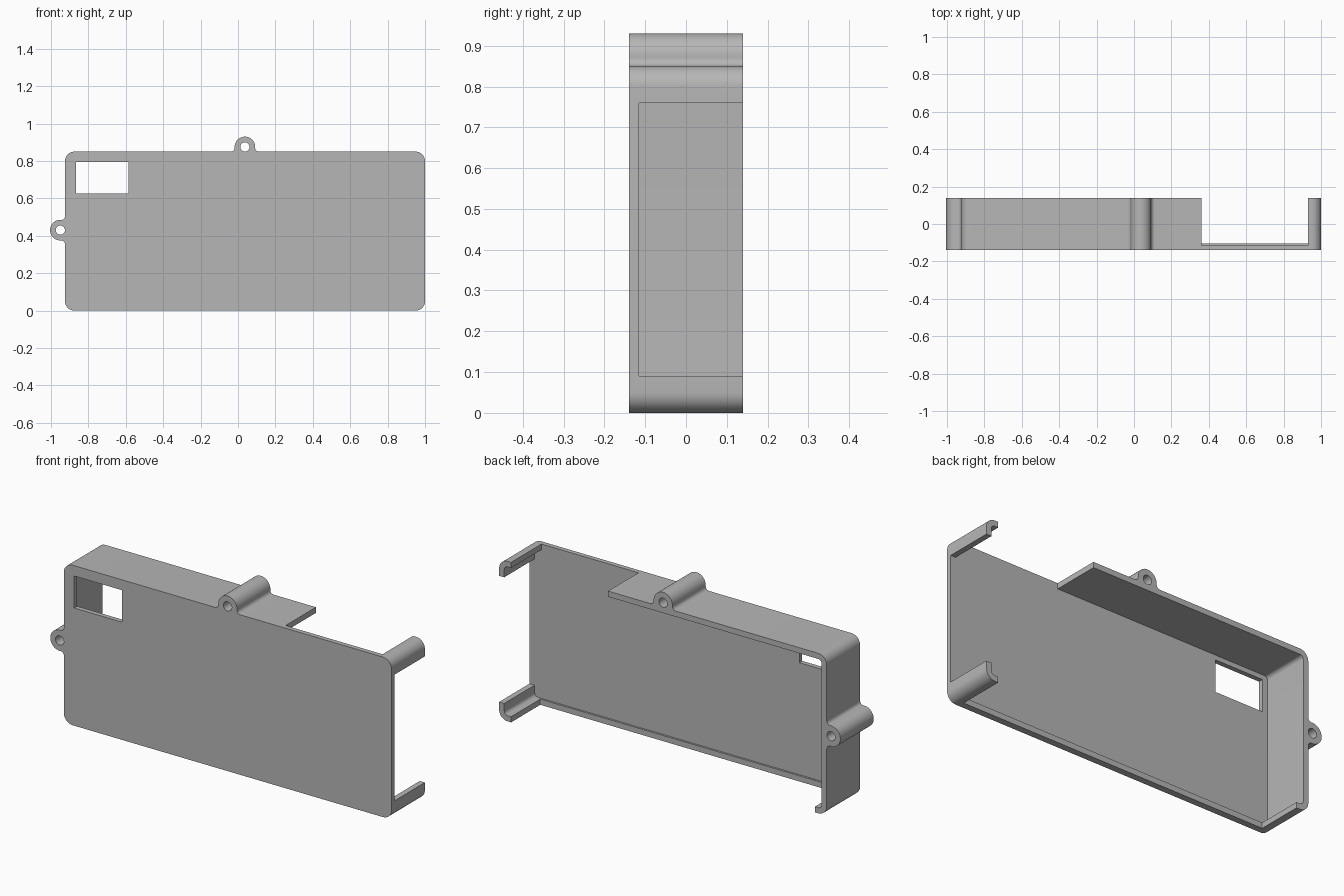
import bpy, bmesh
from math import sin, cos, pi, sqrt, atan2

cube = bpy.data.objects.get("Cube")
if cube:
    bpy.data.objects.remove(cube)

FRONT, BACK, FLOOR = -0.14, 0.14, -0.115
LEFT, RIGHT, TOP = -0.925, 1.0, 0.85
WALL, CORNER = 0.03, 0.05

grey = bpy.data.materials.new("plain grey")
grey.use_nodes = True
grey.diffuse_color = (0.47, 0.47, 0.47, 1)
grey.node_tree.nodes["Principled BSDF"].inputs["Base Color"].default_value = grey.diffuse_color


def arc(cx, cz, r, a0, a1, n=10):
    """Points on an arc in the x-z plane."""
    return [(cx + r * cos(a0 + (a1 - a0) * i / n), cz + r * sin(a0 + (a1 - a0) * i / n))
            for i in range(n + 1)]


def rounded_rect(x0, x1, z0, z1, r):
    centres = [(x1 - r, z1 - r), (x0 + r, z1 - r), (x0 + r, z0 + r), (x1 - r, z0 + r)]
    return [p for k, (cx, cz) in enumerate(centres)
            for p in arc(cx, cz, r, k * pi / 2, (k + 1) * pi / 2)]


def rect(x0, x1, z0, z1):
    return [(x0, z0), (x1, z0), (x1, z1), (x0, z1)]


def prism(name, outline, y0, y1):
    """Extrude an x-z outline along y."""
    bm = bmesh.new()
    face = bm.faces.new([bm.verts.new((x, y0, z)) for x, z in outline])
    new = bmesh.ops.extrude_face_region(bm, geom=[face])["geom"]
    verts = [v for v in new if isinstance(v, bmesh.types.BMVert)]
    bmesh.ops.translate(bm, verts=verts, vec=(0, y1 - y0, 0))
    bmesh.ops.recalc_face_normals(bm, faces=bm.faces)
    mesh = bpy.data.meshes.new(name)
    bm.to_mesh(mesh)
    bm.free()
    mesh.materials.append(grey)
    ob = bpy.data.objects.new(name, mesh)
    bpy.context.collection.objects.link(ob)
    return ob


def combine(target, tool, operation):
    """Boolean the tool into the target, then discard the tool."""
    mod = target.modifiers.new("combine", 'BOOLEAN')
    mod.operation, mod.solver, mod.object = operation, 'EXACT', tool
    tool.hide_render = True
    graph = bpy.context.evaluated_depsgraph_get()
    mesh = bpy.data.meshes.new_from_object(target.evaluated_get(graph))
    target.modifiers.clear()
    target.data = mesh
    bpy.data.objects.remove(tool)


def lug_outline(r=0.055, h=0.025, f=0.02, sink=0.015):
    """Screw lug on a flat base at height 0, flared where it meets the wall."""
    dx = sqrt((r + f) ** 2 - (h - f) ** 2)
    a = atan2(f - h, dx)
    right_flare = arc(dx, f, f, -pi / 2, a - pi, 8)
    left_flare = [(-x, z) for x, z in reversed(right_flare)]
    return [(dx, -sink)] + right_flare + arc(0, h, r, a, pi - a, 28)[1:-1] \
        + left_flare + [(-dx, -sink)]


# Hollow tray, open at the back
case = prism("open_back_case", rounded_rect(LEFT, RIGHT, 0, TOP, CORNER), FRONT, BACK)
cavity = rounded_rect(LEFT + WALL, RIGHT - WALL, WALL, TOP - WALL, CORNER - WALL)
combine(case, prism("cavity", cavity, FLOOR, 0.3), 'DIFFERENCE')

# Wall openings on the left side, top and bottom, and the front window
openings = [
    ("side_opening", rect(0.93, 1.1, 0.09, 0.76), FLOOR),
    ("top_opening", rect(0.36, 0.93, 0.75, 0.95), FLOOR),
    ("bottom_opening", rect(-0.855, 0.93, -0.1, 0.09), -0.105),
    ("front_window", rect(-0.865, -0.585, 0.625, 0.795), -0.3),
]
for name, outline, y0 in openings:
    combine(case, prism(name, outline, y0, 0.3), 'DIFFERENCE')

# Screw lugs on the top and right walls, each bored through
placements = [
    ("top_lug", lambda u, v: (0.037 + u, TOP + v)),
    ("side_lug", lambda u, v: (LEFT - v, 0.43 + u)),
]
for name, place in placements:
    lug = prism(name, [place(u, v) for u, v in lug_outline()], FRONT, BACK)
    combine(case, lug, 'UNION')
    bore = arc(0, 0.025, 0.0245, 0, 2 * pi, 32)[:-1]
    combine(case, prism("bore", [place(u, v) for u, v in bore], -0.3, 0.3), 'DIFFERENCE')

# Smooth the rounded corners and lugs, keep the edges crisp
bpy.ops.object.select_all(action='DESELECT')
case.select_set(True)
bpy.context.view_layer.objects.active = case
bpy.ops.object.shade_smooth_by_angle(angle=pi / 6)
